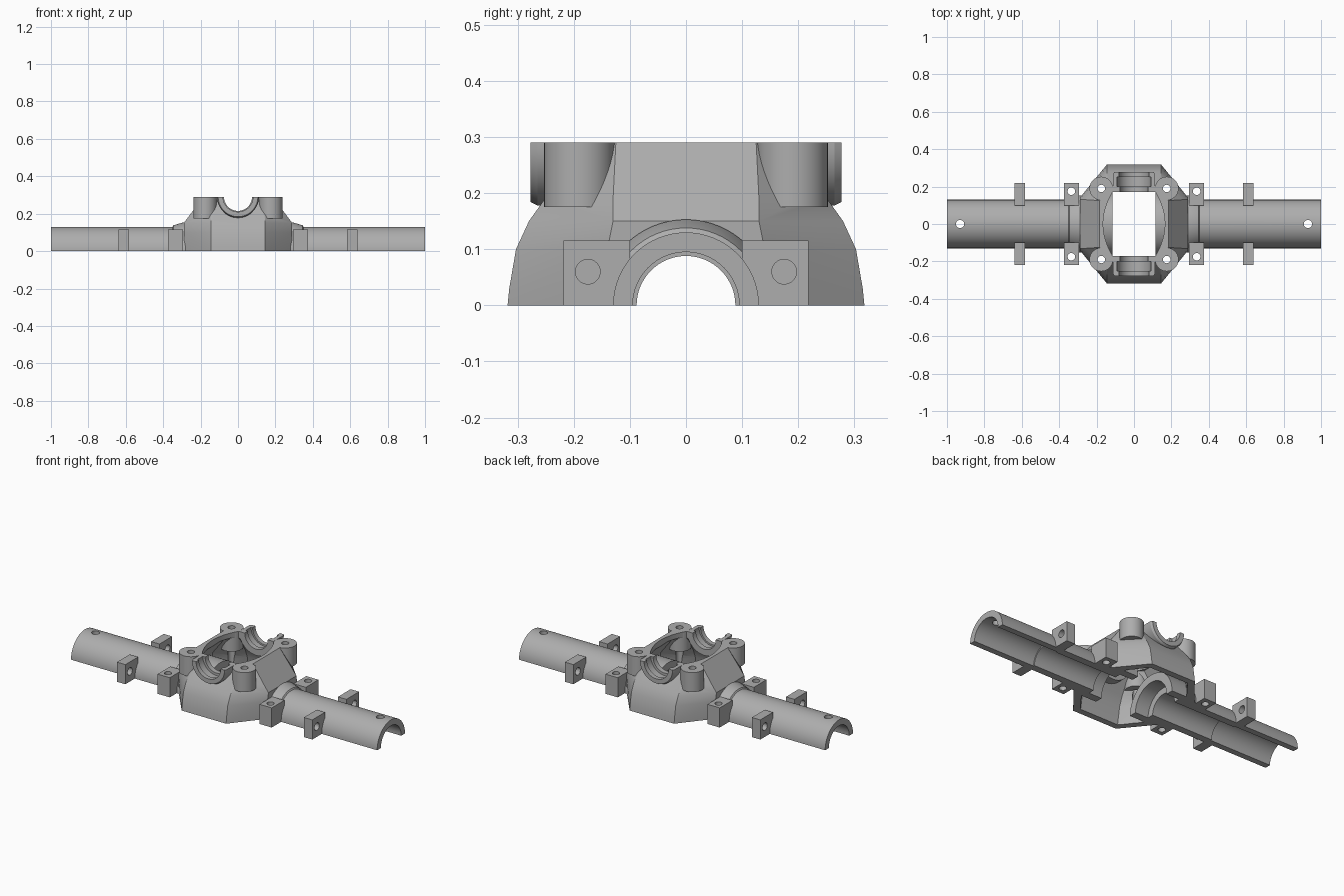
import bpy, bmesh, math
from mathutils import Matrix, Vector

if "Cube" in bpy.data.objects:
    bpy.data.objects.remove(bpy.data.objects["Cube"], do_unlink=True)

grey = bpy.data.materials.new("cast grey")
grey.use_nodes = True
grey.diffuse_color = (0.42, 0.42, 0.42, 1)
grey.node_tree.nodes["Principled BSDF"].inputs["Base Color"].default_value = grey.diffuse_color
parts = []


def finish(name, bm, keep=True):
    bmesh.ops.recalc_face_normals(bm, faces=bm.faces)
    mesh = bpy.data.meshes.new(name)
    bm.to_mesh(mesh)
    bm.free()
    obj = bpy.data.objects.new(name, mesh)
    bpy.context.collection.objects.link(obj)
    mesh.materials.append(grey)
    if keep:
        parts.append(obj)
    else:
        obj.hide_render = True
    return obj


def bake(obj):
    graph = bpy.context.evaluated_depsgraph_get()
    graph.update()
    mesh = bpy.data.meshes.new_from_object(obj.evaluated_get(graph))
    obj.modifiers.clear()
    obj.data = mesh


def cut(obj, *cutters):
    for cutter in cutters:
        mod = obj.modifiers.new("cut", "BOOLEAN")
        mod.operation = "DIFFERENCE"
        mod.solver = "EXACT"
        mod.object = cutter
    bake(obj)


def mirror(obj, x=True, y=True):
    mod = obj.modifiers.new("mirror", "MIRROR")
    mod.use_axis = (x, y, False)
    mod.use_mirror_merge = False
    bake(obj)


def box(name, lo, hi, keep=True):
    bm = bmesh.new()
    bmesh.ops.create_cube(bm, size=1)
    for v in bm.verts:
        v.co = [l + (c + 0.5) * (h - l) for l, h, c in zip(lo, hi, v.co)]
    return finish(name, bm, keep)


def rod(name, centre, radius, length, axis, keep=False, sides=40):
    bm = bmesh.new()
    turn = Vector((0, 0, 1)).rotation_difference(Vector(axis)).to_matrix().to_4x4()
    bmesh.ops.create_cone(bm, cap_ends=True, segments=sides, radius1=radius, radius2=radius,
                          depth=length, matrix=Matrix.Translation(centre) @ turn)
    return finish(name, bm, keep)


def half_lathe(name, profile, matrix=Matrix(), steps=32):
    """Closed (x, radius) profile swept half a turn over the x axis."""
    bm = bmesh.new()
    rings = []
    for i in range(steps + 1):
        a = math.pi * i / steps
        rings.append([bm.verts.new(matrix @ Vector((x, r * math.cos(a), r * math.sin(a))))
                      for x, r in profile])
    n = len(profile)
    for a, b in zip(rings, rings[1:]):
        for j in range(n):
            k = (j + 1) % n
            bm.faces.new((a[j], a[k], b[k], b[j]))
    bm.faces.new(rings[0])
    bm.faces.new(rings[-1])
    return finish(name, bm)


def octagon_hull(name, rings, keep=True):
    """Hull of stacked octagons: z, half width, half depth, corner x, corner y."""
    bm = bmesh.new()
    for z, hx, hy, cx, cy in rings:
        for sx in (-1, 1):
            for sy in (-1, 1):
                bm.verts.new((sx * cx, sy * hy, z))
                bm.verts.new((sx * hx, sy * cy, z))
    result = bmesh.ops.convex_hull(bm, input=bm.verts)
    loose = [g for g in result["geom_interior"] if isinstance(g, bmesh.types.BMVert)]
    bmesh.ops.delete(bm, geom=loose, context="VERTS")
    bmesh.ops.dissolve_limit(bm, angle_limit=0.01, verts=bm.verts, edges=bm.edges)
    return finish(name, bm, keep)


# Central housing shell
housing = octagon_hull("housing", [
    (0, .29, .318, .145, .14), (.03, .29, .315, .145, .14), (.1, .29, .303, .145, .14),
    (.15, .29, .28, .145, .13), (.19, .26, .25, .145, .13), (.29, .185, .18, .125, .125)])
cavity = octagon_hull("cavity_cutter", [
    (-.02, .25, .285, .125, .12), (.1, .25, .265, .125, .12),
    (.15, .245, .24, .12, .11), (.26, .16, .165, .11, .11)], False)

# Top opening with bowed sides
bm = bmesh.new()
side = [(.115 + .05 * (1 - (t / 8) ** 2), .17 * t / 8) for t in range(-8, 9)]
outline = side + [(-x, -y) for x, y in side]
face = bm.faces.new([bm.verts.new((x, y, .12)) for x, y in outline])
top = bmesh.ops.extrude_face_region(bm, geom=[face])["geom"]
bmesh.ops.translate(bm, vec=(0, 0, .3), verts=[g for g in top if isinstance(g, bmesh.types.BMVert)])
opening = finish("opening_cutter", bm, False)

axle_bore = rod("axle_bore_cutter", (0, 0, 0), .11, .8, (1, 0, 0))
shaft_bore = rod("shaft_bore_cutter", (0, 0, .29), .1, .8, (0, 1, 0))
bolt_holes = [rod("bolt_hole_cutter", (sx * .175, sy * .19, .2), .02, .6, (0, 0, 1))
              for sx in (-1, 1) for sy in (-1, 1)]
cut(housing, cavity, opening, axle_bore, shaft_bore, *bolt_holes)

# Axle tubes with collar and inner bearing seat
tube = half_lathe("axle_tubes", [
    (.115, .17), (.25, .17), (.25, .153), (.295, .153), (.345, .138), (.35, .13), (1, .13),
    (1, .095), (.6, .095), (.6, .088), (.2, .088), (.2, .125), (.115, .125)])
end_hole = rod("end_hole_cutter", (.93, 0, .1), .022, .3, (0, 0, 1))
cut(tube, end_hole)
mirror(tube, y=False)

# Bolt bosses around the opening
boss = rod("bolt_bosses", (.175, .19, .2325), .063, .115, (0, 0, 1), True)
cut(boss, bolt_holes[3])
mirror(boss)

# Half-round shaft saddles at front and back
turn = Matrix.Translation((0, 0, .29)) @ Matrix.Rotation(math.pi / 2, 4, "Z") @ Matrix.Rotation(math.pi, 4, "X")
saddle = half_lathe("shaft_saddles", [
    (.17, .112), (.265, .112), (.277, .106), (.277, .08), (.25, .08), (.25, .09),
    (.2, .09), (.2, .075), (.17, .075)], turn)
mirror(saddle, x=False)

# Mounting lugs: vertical holes inboard, lengthwise holes outboard
lug_hole = rod("lug_hole_cutter", (.335, .175, .06), .02, .4, (0, 0, 1))
inner_lug = box("inner_lugs", (.293, .1, 0), (.373, .218, .116))
cut(inner_lug, lug_hole)
mirror(inner_lug)
tab_hole = rod("tab_hole_cutter", (.61, .175, .06), .022, .4, (1, 0, 0))
outer_tab = box("outer_tabs", (.583, .1, 0), (.638, .218, .116))
cut(outer_tab, tab_hole)
mirror(outer_tab)

# Remove cutters and shade the parts
for obj in list(bpy.data.objects):
    if obj.name.split(".")[0].endswith("_cutter"):
        bpy.data.objects.remove(obj, do_unlink=True)
bpy.ops.object.select_all(action="DESELECT")
for obj in parts:
    obj.select_set(True)
bpy.context.view_layer.objects.active = housing
bpy.ops.object.shade_smooth_by_angle(angle=math.radians(25))
